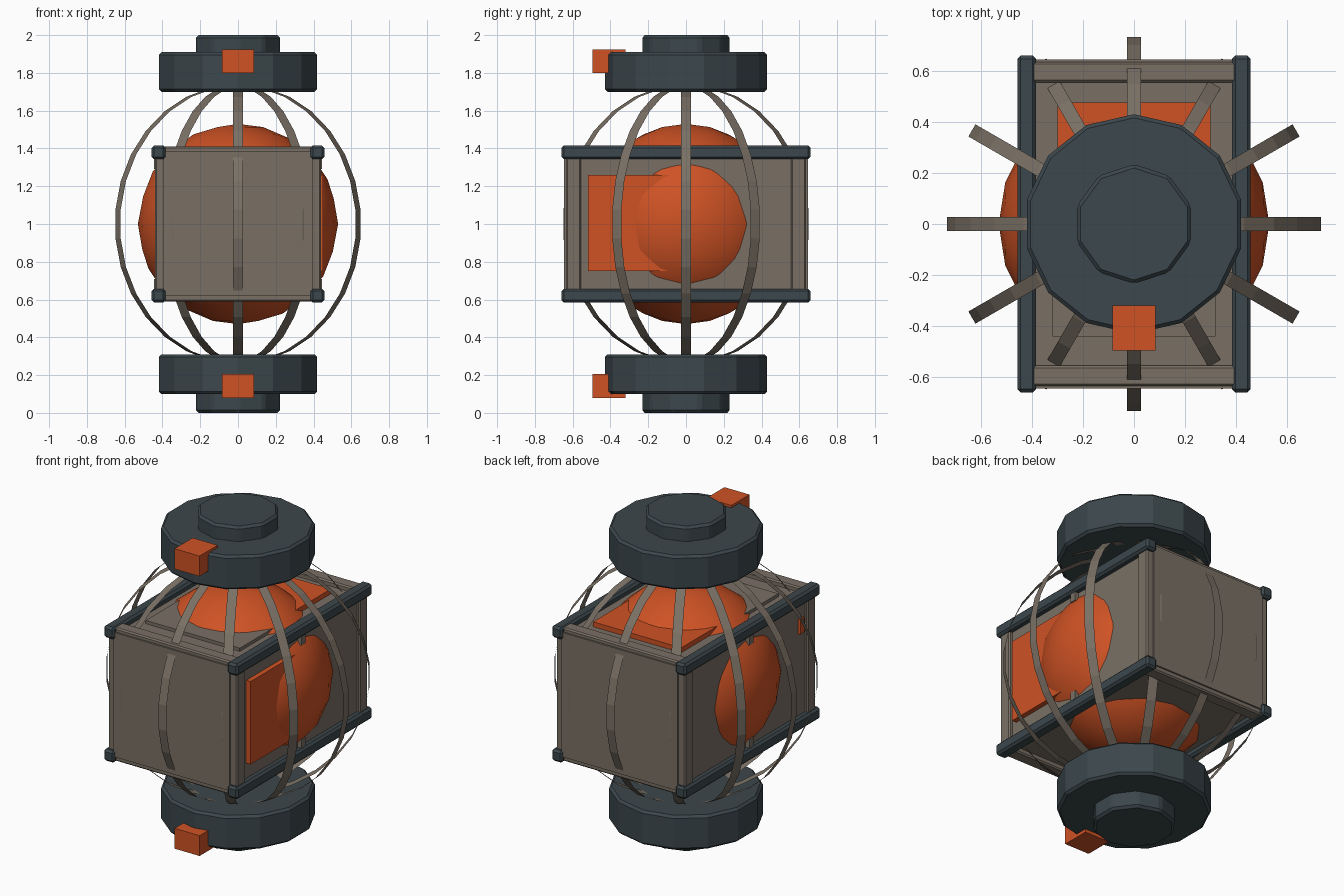
import bpy, bmesh, math
from mathutils import Vector

old = bpy.data.objects.get("Cube")
if old:
    bpy.data.objects.remove(old, do_unlink=True)


def material(name, rgb):
    m = bpy.data.materials.new(name)
    m.use_nodes = True
    m.diffuse_color = (*rgb, 1)
    m.node_tree.nodes["Principled BSDF"].inputs["Base Color"].default_value = (*rgb, 1)
    return m


slate = material("dark slate", (0.045, 0.063, 0.072))
taupe = material("taupe grey", (0.195, 0.163, 0.13))
orange = material("burnt orange", (0.62, 0.085, 0.018))


def finish(name, bm, mat, bevel=0):
    mesh = bpy.data.meshes.new(name)
    bm.to_mesh(mesh)
    bm.free()
    ob = bpy.data.objects.new(name, mesh)
    bpy.context.collection.objects.link(ob)
    mesh.materials.append(mat)
    if bevel:
        mod = ob.modifiers.new("bevel", "BEVEL")
        mod.width = bevel
        mod.segments = 1
    return ob


def box(name, lo, hi, mat, bevel=0):
    bm = bmesh.new()
    bmesh.ops.create_cube(bm, size=1)
    lo, hi = Vector(lo), Vector(hi)
    bmesh.ops.scale(bm, vec=hi - lo, verts=bm.verts)
    bmesh.ops.translate(bm, vec=(lo + hi) / 2, verts=bm.verts)
    return finish(name, bm, mat, bevel)


def disc(name, radius, z0, z1, sides):
    # polygonal disc with one corner on the y axis
    bm = bmesh.new()
    ring = [bm.verts.new((radius * math.sin(math.tau * i / sides),
                          radius * math.cos(math.tau * i / sides), z0))
            for i in range(sides)]
    base = bm.faces.new(ring)
    out = bmesh.ops.extrude_face_region(bm, geom=[base])
    top = [v for v in out["geom"] if isinstance(v, bmesh.types.BMVert)]
    bmesh.ops.translate(bm, vec=(0, 0, z1 - z0), verts=top)
    bmesh.ops.recalc_face_normals(bm, faces=bm.faces)
    return finish(name, bm, slate, 0.014)


# End caps with hubs and square lugs
disc("top_cap", 0.43, 1.70, 1.91, 14)
disc("top_hub", 0.234, 1.89, 2.0, 10)
disc("bottom_cap", 0.43, 0.10, 0.31, 14)
disc("bottom_hub", 0.234, 0.0, 0.12, 10)
for name, z in (("top_lug", 1.80), ("bottom_lug", 0.08)):
    box(name, (-0.085, -0.495, z), (0.085, -0.32, z + 0.125), orange)

# Central sphere
bm = bmesh.new()
bmesh.ops.create_icosphere(bm, subdivisions=3, radius=0.53)
bmesh.ops.translate(bm, vec=(0, 0, 1), verts=bm.verts)
for f in bm.faces:
    f.smooth = True
finish("core_sphere", bm, orange)

# Housing body and its end frames
box("housing", (-0.42, -0.60, 0.62), (0.42, 0.60, 1.38), taupe)
for end, sy in (("front", -1), ("back", 1)):
    ya, yb = sorted((sy * 0.555, sy * 0.635))
    for level, z in (("upper", 1.35), ("lower", 0.59)):
        box(f"{end}_{level}_beam", (-0.40, ya, z), (0.40, yb, z + 0.06), taupe, 0.008)
    for side, sx in (("left", 1), ("right", -1)):
        xa, xb = sorted((sx * 0.385, sx * 0.44))
        box(f"{end}_{side}_post", (xa, ya, 0.62), (xb, yb, 1.38), taupe, 0.008)
    pa, pb = sorted((sy * 0.59, sy * 0.645))
    box(f"{end}_panel", (-0.395, pa, 0.62), (0.395, pb, 1.385), taupe)

# Long corner rails and short stubs beside them
for side, sx in (("left", 1), ("right", -1)):
    xa, xb = sorted((sx * 0.384, sx * 0.457))
    for level, z in (("upper", 1.343), ("lower", 0.584)):
        box(f"{side}_{level}_rail", (xa, -0.66, z), (xb, 0.66, z + 0.073), slate, 0.013)
    for level, z in (("upper", 1.29), ("lower", 0.64)):
        sa, sb = sorted((sx * 0.40, sx * 0.445))
        box(f"{side}_{level}_stub", (sa, -0.02, z), (sb, 0.02, z + 0.07), taupe)

# Raised plates
box("left_plate", (0.40, -0.52, 0.75), (0.45, 0.0, 1.26), orange)
box("right_tab", (-0.435, -0.53, 1.16), (-0.40, -0.49, 1.25), orange)
box("top_back_plate", (-0.30, 0.0, 1.36), (0.30, 0.475, 1.41), orange)
box("top_front_plate", (-0.32, -0.44, 1.36), (0.32, 0.0, 1.40), taupe)

# Cage of twelve flat ribbons following a sphere
RIBS, STEPS, R, HALF = 12, 15, 0.737, 0.0275
for k in range(RIBS):
    a = math.tau * k / RIBS
    out = Vector((math.cos(a), math.sin(a), 0))
    side = Vector((-math.sin(a), math.cos(a), 0)) * HALF
    bm = bmesh.new()
    last = None
    for i in range(1, STEPS):
        t = math.pi * (i / STEPS - 0.5)
        p = out * R * math.cos(t) + Vector((0, 0, 1 + R * math.sin(t)))
        pair = bm.verts.new(p - side), bm.verts.new(p + side)
        if last:
            bm.faces.new((last[0], last[1], pair[1], pair[0]))
        last = pair
    finish(f"cage_rib_{k + 1}", bm, taupe)
